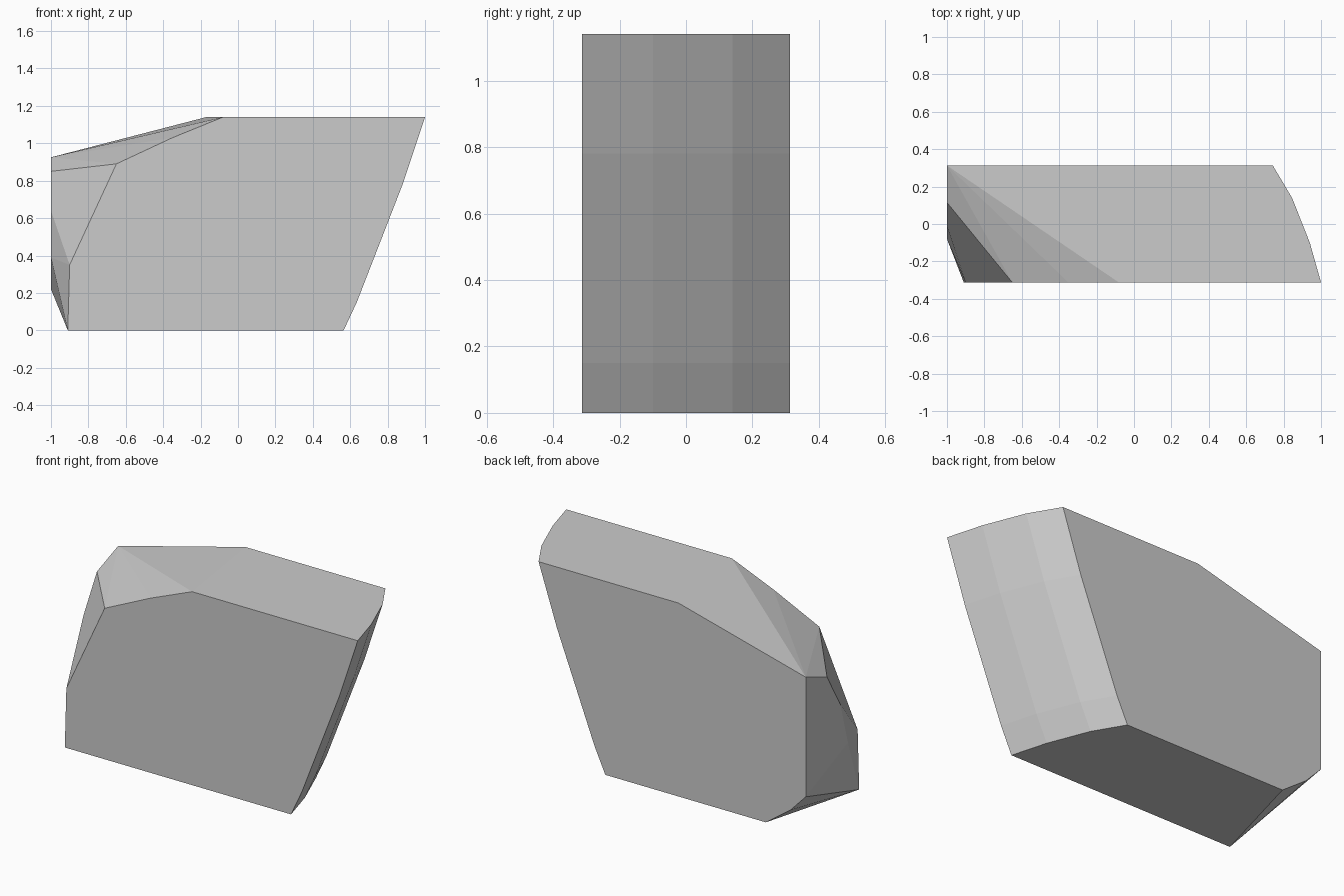
import bpy, bmesh

if "Cube" in bpy.data.objects:
    bpy.data.objects.remove(bpy.data.objects["Cube"])

HALF = 0.313   # half depth of the block
TOP = 1.14

# front outline, left and top edge (x, z)
front_outline = [(-0.91, 0), (-0.90, 0.35), (-0.65, 0.89), (-0.35, 1.03), (-0.08, TOP)]
# back outline, left and top edge (x, z)
back_outline = [(-0.74, 0), (-0.90, 0.115), (-1, 0.22), (-1, 0.925), (-0.17, TOP)]
# chipped border of the flat left side (y, z)
left_border = [(0.115, 0.85), (-0.01, 0.64), (-0.08, 0.39)]
# bowed right side: slanted profile (x, z) swept along a plan curve (x offset, y)
right_profile = [(1, TOP), (0.88, 0.78), (0.705, 0.33), (0.635, 0.15), (0.565, 0)]
plan_curve = [(0, -HALF), (-0.06, -0.1), (-0.155, 0.14), (-0.258, HALF)]

points = [(x, -HALF, z) for x, z in front_outline]
points += [(x, HALF, z) for x, z in back_outline]
points += [(-1, y, z) for y, z in left_border]
points += [(x + dx, y, z) for x, z in right_profile for dx, y in plan_curve]

# stone block: solid wrapped around the outline points
bm = bmesh.new()
for p in points:
    bm.verts.new(p)
hull = bmesh.ops.convex_hull(bm, input=bm.verts)
loose = [v for v in bm.verts if not v.link_faces]
bmesh.ops.delete(bm, geom=loose, context='VERTS')
bmesh.ops.dissolve_limit(bm, angle_limit=0.01, verts=bm.verts, edges=bm.edges)
bmesh.ops.recalc_face_normals(bm, faces=bm.faces)
mesh = bpy.data.meshes.new("stone_block")
bm.to_mesh(mesh)
bm.free()

grey = bpy.data.materials.new("light grey")
grey.diffuse_color = (0.6, 0.6, 0.6, 1)
grey.use_nodes = True
grey.node_tree.nodes["Principled BSDF"].inputs["Base Color"].default_value = grey.diffuse_color
mesh.materials.append(grey)
block = bpy.data.objects.new("stone_block", mesh)
bpy.context.collection.objects.link(block)
